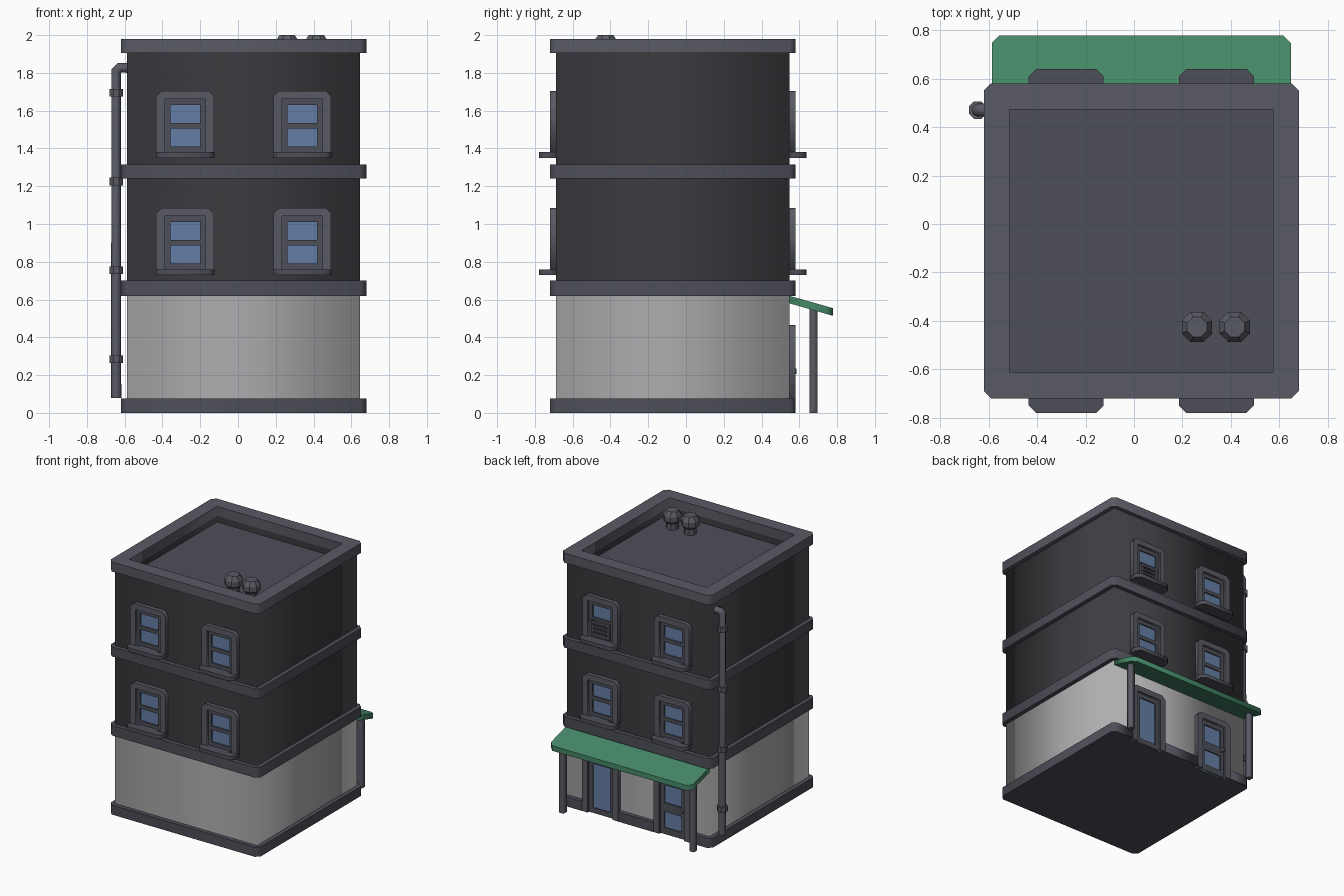
import bpy, bmesh, math
from mathutils import Matrix

if "Cube" in bpy.data.objects:
    bpy.data.objects.remove(bpy.data.objects["Cube"])

CX, CY = 0.03, -0.07            # plan centre of the building
WALL, BAND = 0.617, 0.65        # half widths of walls and bands


def material(name, r, g, b):
    m = bpy.data.materials.new(name)
    m.diffuse_color = (r, g, b, 1)
    m.use_nodes = True
    m.node_tree.nodes["Principled BSDF"].inputs["Base Color"].default_value = m.diffuse_color
    return m


DARK = material("dark_wall", 0.045, 0.045, 0.052)
TRIM = material("trim", 0.075, 0.077, 0.098)
FRAME = material("frame", 0.1, 0.103, 0.127)
PALE = material("pale_wall", 0.42, 0.42, 0.43)
GLASS = material("glass", 0.13, 0.21, 0.38)
GREEN = material("awning_green", 0.06, 0.25, 0.14)


def rect(x0, x1, y0, y1, top=0.0, bottom=0.0):
    """Rectangle outline with optional corner cuts at its upper and lower ends."""
    t, b = top, bottom
    pts = [(x0 + b, y0), (x1 - b, y0), (x1, y0 + b), (x1, y1 - t),
           (x1 - t, y1), (x0 + t, y1), (x0, y1 - t), (x0, y0 + b)]
    return [p for i, p in enumerate(pts) if p != pts[i - 1]]


def square(h, cut=0.0):
    return rect(CX - h, CX + h, CY - h, CY + h, cut, cut)


def extrude(name, outlines, lo, hi, mat, upright=False):
    """Extrude outlines (later ones are holes) along z, or along y if upright."""
    cu = bpy.data.curves.new(name, "CURVE")
    cu.dimensions, cu.fill_mode, cu.extrude = "2D", "BOTH", abs(hi - lo) / 2
    for pts in outlines:
        s = cu.splines.new("POLY")
        s.points.add(len(pts) - 1)
        for p, q in zip(s.points, pts):
            p.co = (q[0], q[1], 0, 1)
        s.use_cyclic_u = True
    mid = (lo + hi) / 2
    if upright:
        mx = Matrix.Translation((0, mid, 0)) @ Matrix.Rotation(math.pi / 2, 4, "X")
    else:
        mx = Matrix.Translation((0, 0, mid))
    return to_mesh(name, cu, mat, mx)


def to_mesh(name, cu, mat, mx=Matrix()):
    ob = bpy.data.objects.new(name, cu)
    bpy.context.collection.objects.link(ob)
    bpy.ops.object.select_all(action="DESELECT")
    ob.select_set(True)
    bpy.context.view_layer.objects.active = ob
    bpy.ops.object.convert(target="MESH")
    ob = bpy.context.object
    ob.data.transform(mx)
    ob.data.materials.clear()
    ob.data.materials.append(mat)
    return ob


def lathe(name, x, y, profile, mat, sides=8):
    """Closed low-poly turned part from (radius, z) pairs."""
    bm = bmesh.new()
    rings = []
    for r, z in profile:
        angles = [2 * math.pi * (i + 0.5) / sides for i in range(sides)]
        rings.append([bm.verts.new((x + r * math.cos(a), y + r * math.sin(a), z)) for a in angles])
    for a, b in zip(rings, rings[1:]):
        for i in range(sides):
            j = (i + 1) % sides
            bm.faces.new((a[i], a[j], b[j], b[i]))
    bm.faces.new(rings[0][::-1])
    bm.faces.new(rings[-1])
    me = bpy.data.meshes.new(name)
    bm.to_mesh(me)
    bm.free()
    me.materials.append(mat)
    bpy.context.collection.objects.link(bpy.data.objects.new(name, me))


# Walls of the storeys and the parapet around the sunken roof
extrude("ground_floor_wall", [square(WALL)], 0.002, 0.66, PALE)
extrude("upper_floor_wall", [square(WALL)], 0.66, 1.855, DARK)
extrude("roof_deck", [square(0.55)], 1.85, 1.858, TRIM)
extrude("parapet", [square(WALL), square(0.543)], 1.855, 1.905, DARK)
extrude("cornice", [square(BAND, 0.03), square(0.543)], 1.905, 1.98, FRAME)
for i, (lo, hi) in enumerate([(0.62, 0.70), (1.24, 1.315)]):
    extrude(f"floor_band_{i + 1}", [square(BAND, 0.03)], lo, hi, TRIM)

# Base band, notched at the two back doorways
F, B = CY - WALL, CY + WALL
DOORS = (0.34, -0.28)
base = square(BAND, 0.03)
notches = []
for x in DOORS:
    notches += [(x + 0.155, CY + BAND), (x + 0.155, B), (x - 0.155, B), (x - 0.155, CY + BAND)]
back = next(i for i, p in enumerate(base) if p[1] > CY + BAND - 1e-4)
extrude("base_band", [base[:back + 1] + notches + base[back + 1:]], 0, 0.075, TRIM)


def layer(name, outlines, side, near, far, mat):
    """Upright plate standing out from the front (-1) or back (1) wall."""
    wall = F if side < 0 else B
    return extrude(name, outlines, wall + side * near, wall + side * far, mat, True)


# Windows: surround, two-pane sash, glass and sill
for side, face in ((-1, "front"), (1, "back")):
    for x in (-0.28, 0.34):
        for z in (0.73, 1.35):
            tag = f"{face}_window_{'left' if x < 0 else 'right'}_{'lower' if z < 1 else 'upper'}"
            hole = rect(x - 0.107, x + 0.107, z + 0.03, z + 0.312)
            layer(tag + "_surround", [rect(x - 0.153, x + 0.153, z + 0.01, z + 0.355, 0.03), hole],
                  side, -0.01, 0.032, FRAME)
            panes = [rect(x - 0.078, x + 0.078, z + a, z + a + 0.096) for a in (0.06, 0.185)]
            layer(tag + "_sash", [hole] + panes, side, -0.01, 0.014, TRIM)
            layer(tag + "_glass", [hole], side, -0.01, 0.004, GLASS)
            y = F if side < 0 else B
            sill = [(x - 0.155, y), (x - 0.155, y + side * 0.062), (x - 0.125, y + side * 0.092),
                    (x + 0.125, y + side * 0.092), (x + 0.155, y + side * 0.062), (x + 0.155, y)]
            extrude(tag + "_sill", [sill], z, z + 0.03, TRIM)

# Air conditioner in the upper back window
slots = [rect(0.28, 0.40, z, z + 0.014) for z in (1.42, 1.45, 1.48)]
layer("air_conditioner_case", [rect(0.26, 0.42, 1.395, 1.515)] + slots, 1, 0.0, 0.031, TRIM)
layer("air_conditioner_core", [rect(0.27, 0.41, 1.40, 1.51)], 1, 0.0, 0.02, DARK)

# Glazed shop window and door under the awning
for x, name, panes in ((DOORS[0], "shop_window", [(0.04, 0.385)]),
                       (DOORS[1], "shop_door", [(0.05, 0.175), (0.245, 0.385)])):
    a, w, s = 0.155, 0.107, 0.075
    layer(name + "_surround", [[(x - a, 0), (x - w, 0), (x - w, 0.42), (x + w, 0.42), (x + w, 0),
                                (x + a, 0), (x + a, 0.435), (x + a - 0.03, 0.465),
                                (x - a + 0.03, 0.465), (x - a, 0.435)]], 1, -0.01, 0.032, FRAME)
    leaf = rect(x - w, x + w, 0, 0.42)
    layer(name + "_leaf", [leaf] + [rect(x - s, x + s, lo, hi) for lo, hi in panes], 1, -0.01, 0.014, TRIM)
    layer(name + "_glass", [leaf], 1, -0.01, 0.004, GLASS)
layer("door_handle", [rect(-0.375, -0.345, 0.205, 0.235, 0.008, 0.008)], 1, 0.01, 0.037, FRAME)

# Sloping awning on two posts
outline = rect(CX - WALL, CX + WALL, B, 0.777, 0.03)
awning = extrude("awning", [outline], 0.58, 0.62, GREEN)
for v in awning.data.vertices:
    v.co.z -= (v.co.y - B) * 0.285
for side, tag in ((-1, "left"), (1, "right")):
    x = CX + side * 0.565
    extrude(f"awning_post_{tag}", [rect(x - 0.02, x + 0.02, 0.655, 0.695)], 0, 0.56, FRAME)

# Drainpipe with elbow and collars
cu = bpy.data.curves.new("drainpipe", "CURVE")
cu.dimensions, cu.bevel_depth, cu.bevel_resolution, cu.use_fill_caps = "3D", 0.027, 2, True
path = [(-0.645, 0.08), (-0.645, 1.81), (-0.628, 1.827), (-0.58, 1.827)]
sp = cu.splines.new("POLY")
sp.points.add(len(path) - 1)
for p, (x, z) in zip(sp.points, path):
    p.co = (x, 0.47, z, 1)
to_mesh("drainpipe", cu, FRAME)
for i in range(4):
    z = 0.285 + 0.47 * i
    lathe(f"pipe_collar_{i + 1}", -0.645, 0.47, [(0.039, z - 0.02), (0.039, z + 0.02)], FRAME)

# Roof vents
for i, x in enumerate((0.26, 0.415)):
    lathe(f"roof_vent_{i + 1}", x, -0.425, [(0.046, 1.855), (0.046, 1.905), (0.068, 1.925),
                                            (0.068, 1.965), (0.044, 2.0)], FRAME)
